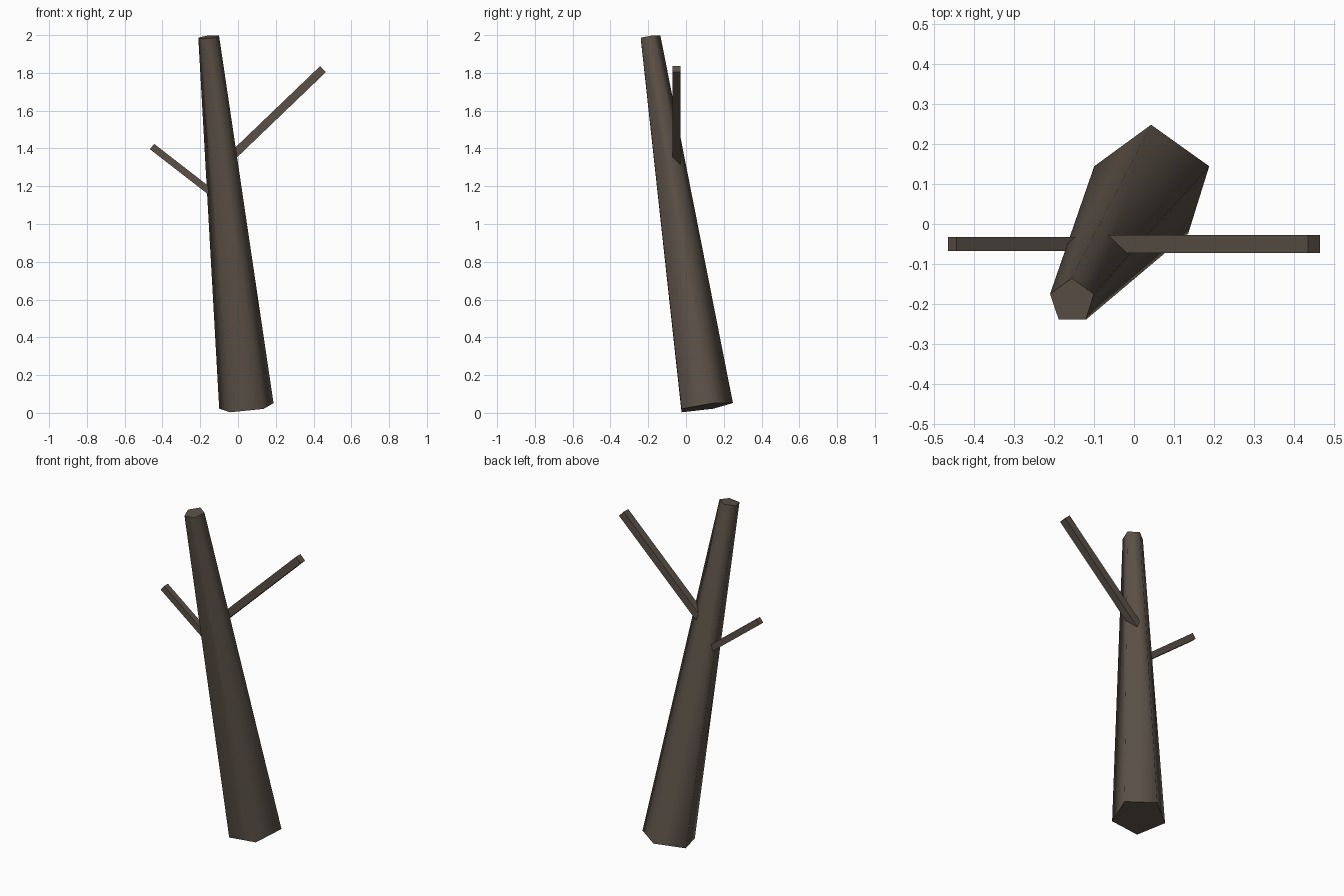
import bpy
import math
from mathutils import Vector, Matrix

cube = bpy.data.objects.get("Cube")
if cube:
    bpy.data.objects.remove(cube, do_unlink=True)

# Bark material
bark = bpy.data.materials.new("dark_bark")
bark.use_nodes = True
color = (0.105, 0.082, 0.064, 1.0)
bark.diffuse_color = color
bsdf = next(n for n in bark.node_tree.nodes if n.type == 'BSDF_PRINCIPLED')
bsdf.inputs["Base Color"].default_value = color
bsdf.inputs["Roughness"].default_value = 0.9


def limb(name, start, end, r_start, r_end, sides, turn):
    """Tapered prism between two points, leaning without twisting."""
    start, end = Vector(start), Vector(end)
    d = end - start
    bpy.ops.mesh.primitive_cone_add(vertices=sides, radius1=r_start, radius2=r_end,
                                    depth=d.length)
    obj = bpy.context.object
    obj.name = name
    obj.data.transform(Matrix.Rotation(turn, 4, 'Z'))
    pitch = math.asin(-d.y / d.length)
    roll = math.atan2(d.x, d.z)
    lean = Matrix.Rotation(roll, 4, 'Y') @ Matrix.Rotation(pitch, 4, 'X')
    obj.data.transform(lean)
    obj.location = (start + end) / 2
    obj.data.materials.append(bark)
    return obj


# Leaning five-sided trunk, rounded shading with crisp cut ends
trunk = limb("trunk", (0.045, 0.098, 0.03), (-0.155, -0.193, 1.99),
             0.152, 0.058, 5, 0)
bpy.ops.object.shade_smooth_by_angle(angle=math.radians(80))

# Square bare branches, rooted inside the trunk
for name, start, end, width in (
        ("left_branch", (-0.09, -0.05, 1.302), (0.45, -0.05, 1.82), 0.044),
        ("right_branch", (-0.09, -0.05, 1.127), (-0.455, -0.05, 1.41), 0.036)):
    r = width / math.sqrt(2)
    limb(name, start, end, r, r, 4, math.pi / 4)
